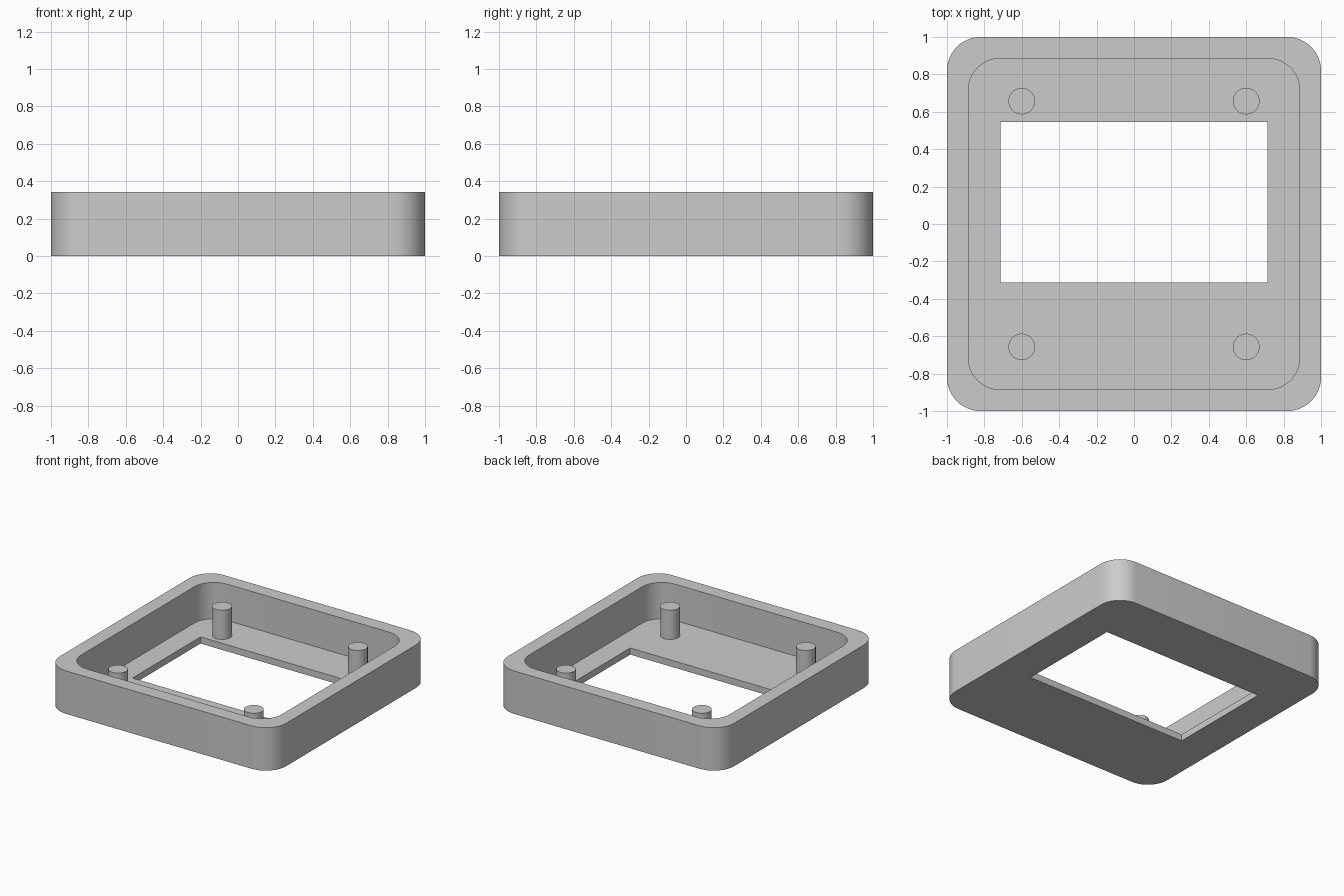
import bpy
import bmesh
from math import cos, sin, pi

HEIGHT, FLOOR, POST_TOP = 0.343, 0.053, 0.286
WINDOW = (-0.713, 0.713, -0.314, 0.545)  # x min, x max, y min, y max
STEPS = 12

if "Cube" in bpy.data.objects:
    bpy.data.objects.remove(bpy.data.objects["Cube"], do_unlink=True)

grey = bpy.data.materials.new("plain grey")
grey.use_nodes = True
grey.diffuse_color = (0.6, 0.6, 0.6, 1)
grey.node_tree.nodes["Principled BSDF"].inputs["Base Color"].default_value = (0.6, 0.6, 0.6, 1)


def rounded_square(half, radius):
    """Outline of a square with rounded corners, counter-clockwise."""
    points = []
    for corner, (sx, sy) in enumerate([(1, 1), (-1, 1), (-1, -1), (1, -1)]):
        for i in range(STEPS + 1):
            a = (corner + i / STEPS) * pi / 2
            points.append((sx * (half - radius) + radius * cos(a),
                           sy * (half - radius) + radius * sin(a)))
    return points


def add_loop(bm, outline, z):
    verts = [bm.verts.new((x, y, z)) for x, y in outline]
    for i, v in enumerate(verts):
        bm.edges.new((verts[i - 1], v))
    return verts


def bridge(bm, a, b):
    for i in range(len(a)):
        bm.faces.new((a[i - 1], a[i], b[i], b[i - 1]))


def fill_between(bm, a, b):
    """Flat face set between an outline and the hole inside it."""
    edges = [bm.edges.get((loop[i - 1], loop[i])) for loop in (a, b) for i in range(len(loop))]
    bmesh.ops.triangle_fill(bm, use_beauty=True, use_dissolve=False, edges=edges)


def finish(obj):
    obj.data.materials.append(grey)
    bpy.ops.object.select_all(action="DESELECT")
    obj.select_set(True)
    bpy.context.view_layer.objects.active = obj
    bpy.ops.object.shade_smooth_by_angle()


# Open tray: rounded walls around a floor with a rectangular window
outer, inner = rounded_square(1, 0.18), rounded_square(0.886, 0.172)
x0, x1, y0, y1 = WINDOW
opening = [(x1, y1), (x0, y1), (x0, y0), (x1, y0)]

bm = bmesh.new()
outer_bottom = add_loop(bm, outer, 0)
outer_top = add_loop(bm, outer, HEIGHT)
inner_top = add_loop(bm, inner, HEIGHT)
inner_floor = add_loop(bm, inner, FLOOR)
window_top = add_loop(bm, opening, FLOOR)
window_bottom = add_loop(bm, opening, 0)
bridge(bm, outer_bottom, outer_top)
bridge(bm, outer_top, inner_top)
bridge(bm, inner_top, inner_floor)
bridge(bm, window_top, window_bottom)
fill_between(bm, inner_floor, window_top)
fill_between(bm, outer_bottom, window_bottom)
bmesh.ops.recalc_face_normals(bm, faces=bm.faces)
mesh = bpy.data.meshes.new("tray")
bm.to_mesh(mesh)
bm.free()
tray = bpy.data.objects.new("tray", mesh)
bpy.context.collection.objects.link(tray)
finish(tray)

# Four mounting posts, sunk slightly into the floor
for side, sx in (("left", 1), ("right", -1)):
    for end, sy in (("front", -1), ("back", 1)):
        base = FLOOR / 2
        bpy.ops.mesh.primitive_cylinder_add(
            vertices=40, radius=0.071, depth=POST_TOP - base,
            location=(sx * 0.6, sy * 0.657, (POST_TOP + base) / 2))
        post = bpy.context.object
        post.name = f"{end}_{side}_post"
        finish(post)
